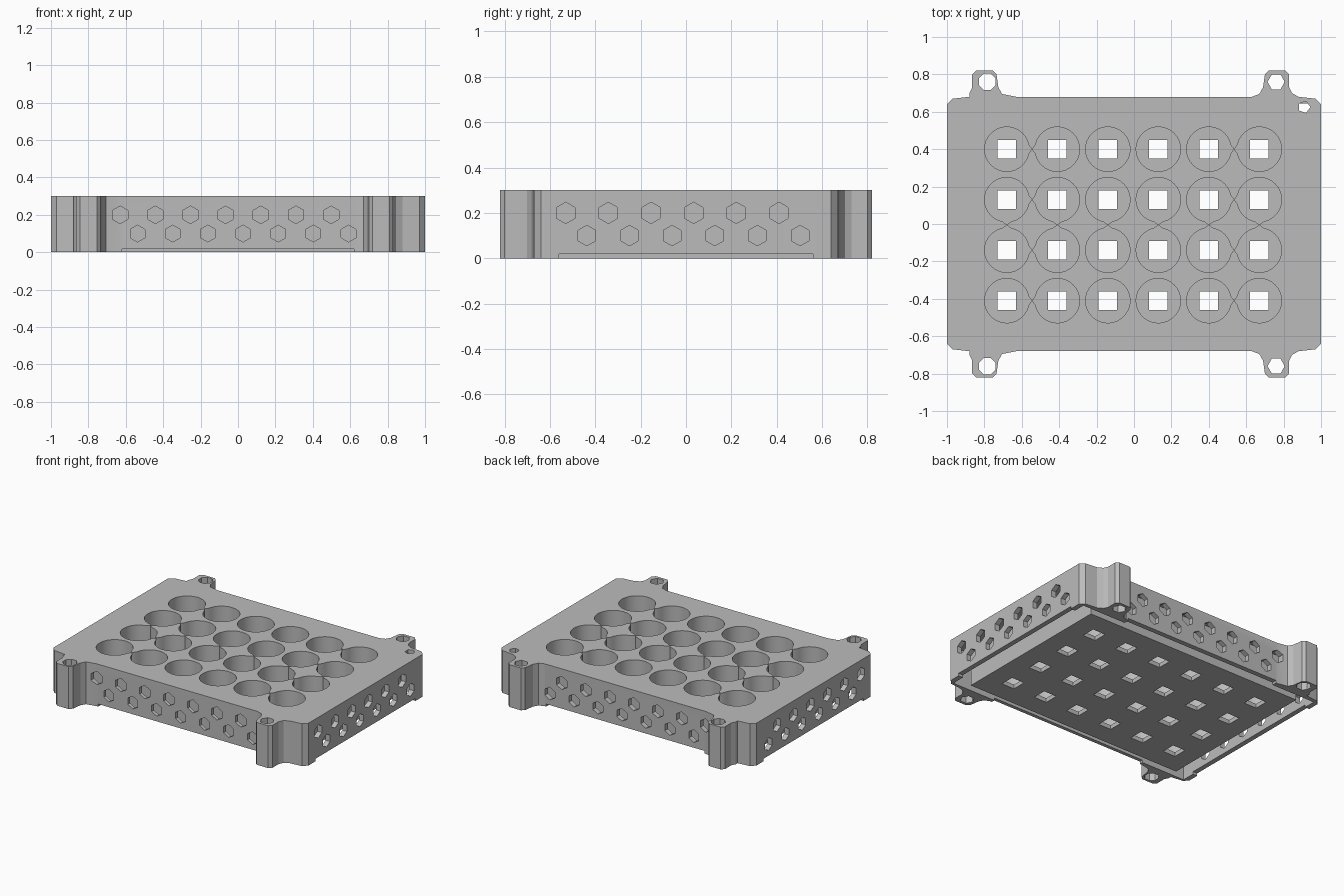
import bpy, bmesh, math
from mathutils import Vector

if "Cube" in bpy.data.objects:
    bpy.data.objects.remove(bpy.data.objects["Cube"], do_unlink=True)

grey = bpy.data.materials.new("plain_grey")
grey.use_nodes = True
colour = (0.5, 0.5, 0.5, 1)
grey.diffuse_color = colour
grey.node_tree.nodes["Principled BSDF"].inputs["Base Color"].default_value = colour


def prism(bm, points, low, high, axis="z"):
    """Extrude a flat outline between two positions on an axis."""
    place = {"z": lambda a, b, c: (a, b, c),
             "x": lambda a, b, c: (c, a, b),
             "y": lambda a, b, c: (a, c, b)}[axis]
    ends = [[bm.verts.new(place(a, b, c)) for a, b in points] for c in (low, high)]
    n = len(points)
    faces = [bm.faces.new(ends[0]), bm.faces.new(ends[1])]
    for i in range(n):
        j = (i + 1) % n
        faces.append(bm.faces.new((ends[0][i], ends[0][j], ends[1][j], ends[1][i])))
    bmesh.ops.recalc_face_normals(bm, faces=faces)


def make(name, bm):
    mesh = bpy.data.meshes.new(name)
    bm.to_mesh(mesh)
    bm.free()
    mesh.materials.append(grey)
    obj = bpy.data.objects.new(name, mesh)
    bpy.context.collection.objects.link(obj)
    return obj


def ngon(cx, cy, r, n, turn=0.0):
    return [(cx + r * math.cos(turn + math.tau * i / n),
             cy + r * math.sin(turn + math.tau * i / n)) for i in range(n)]


def rect(cx, cy, hx, hy):
    return [(cx - hx, cy - hy), (cx + hx, cy - hy), (cx + hx, cy + hy), (cx - hx, cy + hy)]


def cut(obj, *cutters):
    for c in cutters:
        mod = obj.modifiers.new("cut", "BOOLEAN")
        mod.operation, mod.solver, mod.object = "DIFFERENCE", "EXACT", c
    bpy.context.view_layer.update()
    mesh = bpy.data.meshes.new_from_object(
        obj.evaluated_get(bpy.context.evaluated_depsgraph_get()))
    obj.modifiers.clear()
    obj.data = mesh


# Outer casing outline: one corner with its screw post, mirrored round
corner = [(1, .64), (.97, .67), (.88, .68), (.845, .7), (.83, .73), (.83, .8), (.81, .82),
          (.72, .82), (.7, .8), (.69, .73), (.67, .695), (.63, .68)]
outline = []
for sx, sy in ((1, 1), (-1, 1), (-1, -1), (1, -1)):
    quarter = []
    for x, y in corner:
        shift = .035 if sx < 0 and y > .69 else 0
        quarter.append((sx * (x + shift), sy * y))
    outline += quarter if sx == sy else quarter[::-1]
bm = bmesh.new()
prism(bm, outline, 0, .3)
casing = make("casing", bm)

# Inner block that carries the round cups
bm = bmesh.new()
prism(bm, rect(0, -.005, .86, .6), 0, .285)
block = make("cup_block", bm)

# Cup cutters, with pointed sides where neighbours meet
bm_cups, bm_windows = bmesh.new(), bmesh.new()
pitch = .27
for col in range(6):
    for row in range(4):
        cx, cy = (col - 2.5) * pitch - .005, (row - 1.5) * pitch - .005
        joins = []
        if col in (0, 4):
            joins.append(Vector((1, 0)))
        if col in (1, 5):
            joins.append(Vector((-1, 0)))
        if row in (1, 2):
            joins.append(Vector((0, 1 if row == 1 else -1)))
        ring = []
        for x, y in ngon(0, 0, .119, 32):
            p = Vector((x, y))
            if any(p.normalized().dot(d) > .999 for d in joins):
                p *= .134 / .119
            ring.append((cx + p.x, cy + p.y))
        prism(bm_cups, ring, .03, .4)
        prism(bm_windows, rect(cx, cy, .05, .05), -.1, .1)
cups, windows = make("cup_cutter", bm_cups), make("window_cutter", bm_windows)

# Hollow between casing and block, plus the raised lower edges
bm = bmesh.new()
prism(bm, rect(0, -.005, .965, .65), -.1, .27)
hollow = make("hollow_cutter", bm)
bm = bmesh.new()
prism(bm, rect(0, 0, 1.2, .56), -.1, .018)
edge_x = make("side_edge_cutter", bm)
bm = bmesh.new()
prism(bm, rect(0, 0, .62, 1), -.1, .018)
edge_y = make("end_edge_cutter", bm)

# Two staggered rows of vents on every wall
vents = {}
for axis, count, start, wall in (("x", 6, -.53, 1), ("y", 7, -.63, .68)):
    bm = bmesh.new()
    for side in (-1, 1):
        for i in range(count):
            p = start + i * .188
            low, high = side * wall - .1, side * wall + .1
            prism(bm, ngon(p, .2, .047, 6, math.pi / 6), low, high, axis)
            prism(bm, ngon(p + .093, .1, .045, 6, math.pi / 6), low, high, axis)
    vents[axis] = make("vent_cutter_" + axis, bm)

# Screw holes in the posts and a small corner hole
bm = bmesh.new()
for sy in (-1, 1):
    prism(bm, ngon(.76, sy * .76, .046, 6), -.1, .4)
    prism(bm, ngon(-.785, sy * .76, .048, 8, math.pi / 8), -.1, .4)
prism(bm, ngon(.91, .625, .033, 5), .1, .4)
screws = make("screw_cutter", bm)

cutters = [hollow, edge_x, edge_y, vents["x"], vents["y"], screws, cups, windows]
cut(casing, *cutters[:-1])
cut(block, cups, windows)
for c in cutters:
    bpy.data.objects.remove(c, do_unlink=True)

# Smooth the round cup walls, keep the rest crisp
bpy.ops.object.select_all(action="DESELECT")
for obj in (casing, block):
    obj.select_set(True)
bpy.context.view_layer.objects.active = casing
bpy.ops.object.shade_smooth_by_angle(angle=math.radians(20))
